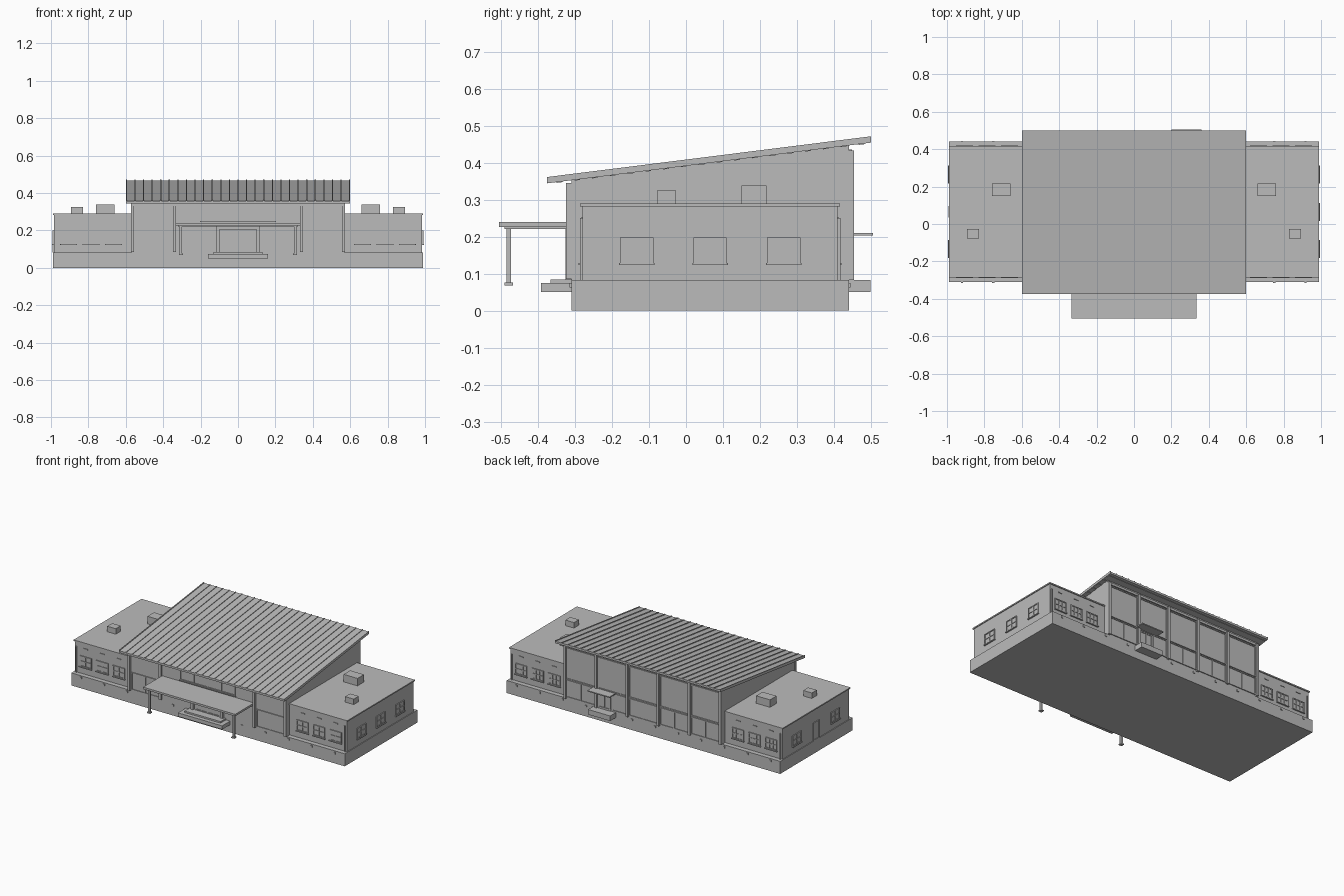
import bpy
import bmesh
import math

cube = bpy.data.objects.get("Cube")
if cube:
    bpy.data.objects.remove(cube, do_unlink=True)

grey = bpy.data.materials.new("plain grey")
grey.use_nodes = True
grey.diffuse_color = (0.5, 0.5, 0.5, 1)
grey.node_tree.nodes["Principled BSDF"].inputs["Base Color"].default_value = (0.5, 0.5, 0.5, 1)


def finish(name, bm):
    bmesh.ops.recalc_face_normals(bm, faces=bm.faces)
    mesh = bpy.data.meshes.new(name)
    bm.to_mesh(mesh)
    bm.free()
    mesh.materials.append(grey)
    obj = bpy.data.objects.new(name, mesh)
    bpy.context.collection.objects.link(obj)
    return obj


def boxes(name, spans):
    """Join boxes, each given as x, y and z ranges."""
    bm = bmesh.new()
    for span in spans:
        made = bmesh.ops.create_cube(bm, size=1)
        for v in made["verts"]:
            for axis in range(3):
                low, high = span[axis]
                v.co[axis] = low + (high - low) * (v.co[axis] + 0.5)
    return finish(name, bm)


def prism(name, outline, x0, x1):
    """Extrude a (y, z) outline along x."""
    bm = bmesh.new()
    face = bm.faces.new([bm.verts.new((x0, y, z)) for y, z in outline])
    made = bmesh.ops.extrude_face_region(bm, geom=[face])
    for item in made["geom"]:
        if isinstance(item, bmesh.types.BMVert):
            item.co.x = x1
    return finish(name, bm)


def around(centre, width):
    return (centre - width / 2, centre + width / 2)


def on_wall(side, u, depth, z):
    """Place a box on a wall: u along it, depth outward from its surface."""
    wall, axis, sign = WALLS[side]
    d = tuple(sorted(wall + sign * k for k in depth))
    return (u, d, z) if axis == "y" else (d, u, z)


WALLS = {
    "hall_front": (-0.31, "y", -1), "hall_back": (0.44, "y", 1),
    "wing_front": (-0.28, "y", -1), "wing_back": (0.41, "y", 1),
    "end_left": (0.985, "x", 1), "end_right": (-0.985, "x", -1),
}


def framed(side, centre, width, z, columns=2, rows=2, sill=True):
    """Frame, glazing bars, thin pane and sill."""
    bar = 0.006
    z0, z1 = z
    u0, u1 = around(centre, width)
    parts = [on_wall(side, (u0, u1), (-0.002, 0.002), z)]
    for i in range(columns + 1):
        u = u0 + bar / 2 + (width - bar) * i / columns
        parts.append(on_wall(side, around(u, bar), (-0.002, 0.006), z))
    for i in range(rows + 1):
        h = z0 + bar / 2 + (z1 - z0 - bar) * i / rows
        parts.append(on_wall(side, (u0, u1), (-0.002, 0.006), around(h, bar)))
    if sill:
        parts.append(on_wall(side, (u0 - 0.003, u1 + 0.003), (-0.002, 0.01), (z0 - 0.005, z0)))
    return parts


# Plinth and two flat-roofed wings
boxes("plinth", [((-0.99, 0.99), (-0.31, 0.44), (0, 0.082))])
for side, s in (("left", 1), ("right", -1)):
    def span(a, b):
        return tuple(sorted((s * a, s * b)))
    boxes(side + "_wing", [(span(0.56, 0.985), (-0.28, 0.41), (0.08, 0.282))])
    boxes(side + "_wing_roof", [(span(0.56, 0.99), (-0.286, 0.416), (0.281, 0.289))])
    boxes(side + "_roof_vents", [
        (span(0.66, 0.76), (0.15, 0.217), (0.285, 0.338)),
        (span(0.83, 0.892), (-0.078, -0.027), (0.285, 0.325))])

    # Wing windows, small vent blocks and corner downpipes
    windows, vents, pipes = [], [], []
    for wall in ("wing_front", "wing_back"):
        for x in (0.665, 0.785, 0.905):
            windows += framed(wall, s * x, 0.085, (0.128, 0.198), 3 if wall == "wing_back" else 2)
            vents.append(on_wall(wall, around(s * x, 0.03), (-0.002, 0.004), (0.246, 0.251)))
        pipes.append(on_wall(wall, around(s * 0.972, 0.008), (0, 0.007), (0.082, 0.25)))
    boxes(side + "_wing_windows", windows)
    boxes(side + "_wall_vents", vents)
    boxes(side + "_downpipes", pipes)

# End walls: three windows on one side, two and a door on the other
left_end = []
for y in (-0.133, 0.065, 0.264):
    left_end += framed("end_left", y, 0.09, (0.128, 0.198))
boxes("left_end_windows", left_end)
right_end = []
for y in (-0.133, 0.264):
    right_end += framed("end_right", y, 0.09, (0.128, 0.198))
boxes("right_end_windows", right_end)
boxes("right_end_door", framed("end_right", 0.065, 0.06, (0.082, 0.2), 1, 1, False))

# Small drains along the plinth's top edge
drains = []
for i in range(12):
    x = -0.92 + i * 0.167
    for y in (-0.312, 0.442):
        drains.append((around(x, 0.012), around(y, 0.006), (0.062, 0.074)))
boxes("plinth_drains", drains)

# Central hall with sloped top
prism("hall", [(-0.31, 0.08), (0.44, 0.08), (0.44, 0.449), (-0.31, 0.354)], -0.57, 0.57)


# Sloped roof sheet with standing seams and underside battens
def roof_strip(y0, y1, lift, thick):
    def height(y):
        return 0.359 + (y + 0.375) * 0.11 / 0.875 + lift
    return [(y0, height(y0) - thick), (y1, height(y1) - thick), (y1, height(y1)), (y0, height(y0))]


prism("hall_roof", roof_strip(-0.375, 0.5, -0.002, 0.013), -0.6, 0.6)
for i in range(27):
    x = -0.597 + i * 1.194 / 26
    prism("roof_seam", roof_strip(-0.375, 0.5, 0.002, 0.005), x - 0.003, x + 0.003)
for i in range(18):
    y = -0.35 + i * 0.048
    prism("roof_batten", roof_strip(y, y + 0.016, -0.013, 0.004), -0.595, 0.595)

# Front pilasters, side bay panels and clerestory
front = []
for x in (-0.565, -0.34, 0.34, 0.565):
    front.append(on_wall("hall_front", around(x, 0.016), (-0.002, 0.014), (0.085, 0.345)))
front.append(on_wall("hall_front", (-0.565, 0.565), (0, 0.008), (0.33, 0.345)))
boxes("front_pilasters", front)
panels = []
for x in (-0.452, 0.452):
    panels += framed("hall_front", x, 0.2, (0.09, 0.205), 2, 1, False)
boxes("front_bay_panels", panels)
boxes("front_clerestory", framed("hall_front", 0, 0.4, (0.25, 0.323), 4, 1))

# Entrance doors, surround, steps
boxes("front_doors", framed("hall_front", 0, 0.18, (0.084, 0.205), 4, 1, False))
boxes("door_surround", [
    on_wall("hall_front", around(x, 0.018), (0, 0.015), (0.083, 0.215)) for x in (-0.108, 0.108)
] + [on_wall("hall_front", (-0.117, 0.117), (0, 0.015), (0.205, 0.22))])
boxes("front_steps", [
    ((-0.16, 0.16), (-0.392, -0.305), (0.05, 0.074)),
    ((-0.13, 0.13), (-0.366, -0.305), (0.052, 0.084))])

# Entrance canopy on two posts
boxes("front_canopy", [
    ((-0.333, 0.333), (-0.505, -0.31), (0.226, 0.239)),
    ((-0.32, 0.32), (-0.49, -0.31), (0.221, 0.227))])
posts = []
for x in (-0.305, 0.305):
    posts += [(around(x, 0.013), around(-0.479, 0.013), (0.072, 0.226)),
              (around(x, 0.022), around(-0.479, 0.022), (0.068, 0.076))]
boxes("canopy_posts", posts)

# Back pilasters dividing five glazed bays
back = []
for i in range(6):
    x = -0.562 + i * 0.2248
    back.append(on_wall("hall_back", around(x, 0.016), (-0.002, 0.014), (0.083, 0.432)))
back.append(on_wall("hall_back", (-0.565, 0.565), (0, 0.008), (0.42, 0.435)))
boxes("back_pilasters", back)
bays = []
for i in range(5):
    x = -0.45 + i * 0.2248
    bays += framed("hall_back", x, 0.208, (0.09, 0.205), 2, 1, False)
    bays += framed("hall_back", x, 0.208, (0.21, 0.415), 1, 1, False)
boxes("back_bay_panels", bays)

# Back door, landing and small canopy
boxes("back_door", framed("hall_back", 0.28, 0.09, (0.084, 0.195), 2, 1, False))
boxes("back_landing", [((0.2, 0.36), (0.435, 0.498), (0.05, 0.083))])
boxes("back_canopy", [((0.2, 0.36), (0.435, 0.505), (0.203, 0.21))])
